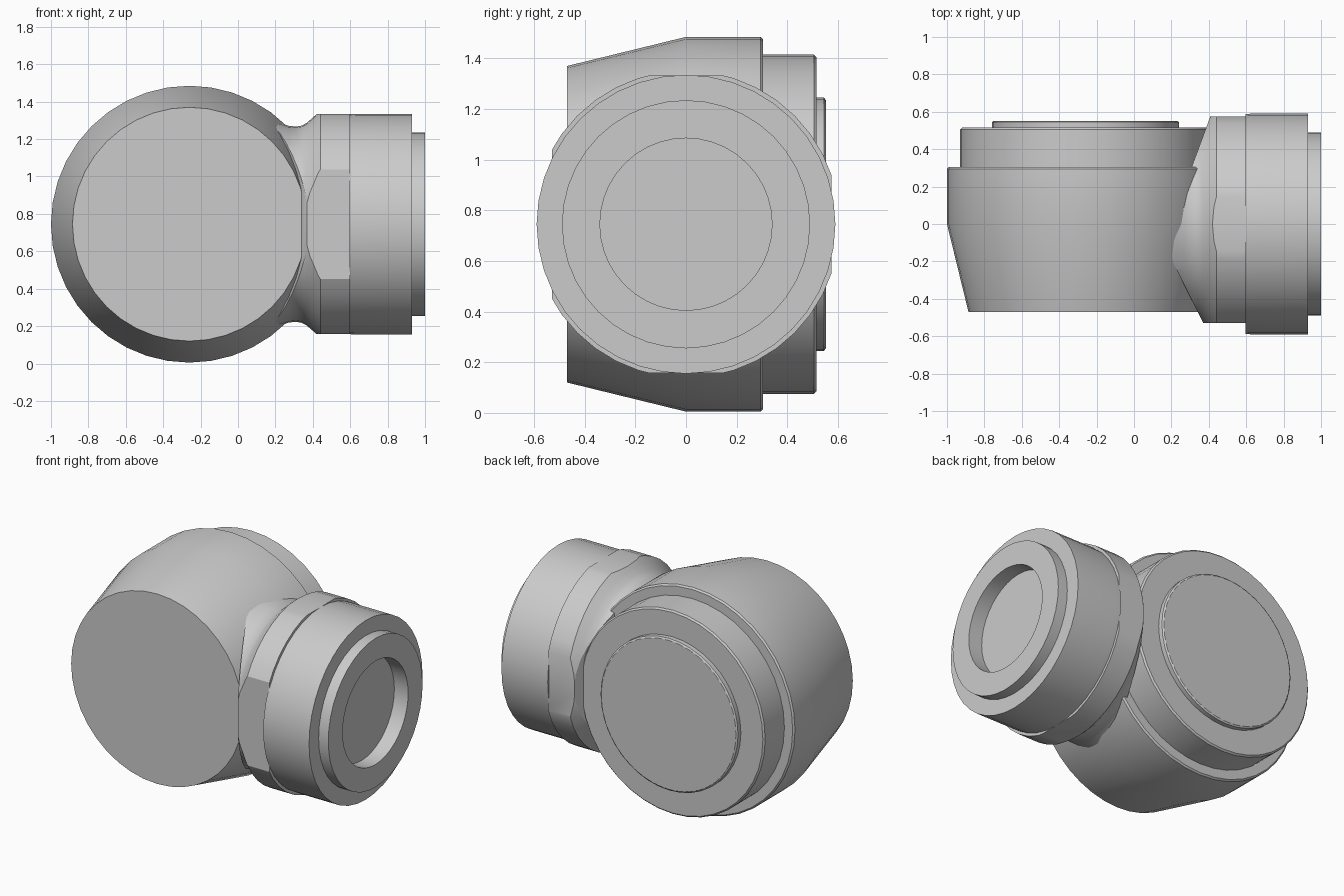
import bpy, bmesh, math
from mathutils import Vector, Matrix

if "Cube" in bpy.data.objects:
    bpy.data.objects.remove(bpy.data.objects["Cube"], do_unlink=True)

CENTRE_Z = 0.745
BODY_X = -0.26

grey = bpy.data.materials.new("plain grey")
grey.use_nodes = True
colour = (0.6, 0.6, 0.6, 1)
grey.diffuse_color = colour
grey.node_tree.nodes["Principled BSDF"].inputs["Base Color"].default_value = colour


def lathe(name, profile, axis, centre, sides=40, cuts=()):
    """Turn (position, radius) points about the x or y axis, then trim by planes."""
    bm = bmesh.new()
    rings = []
    for pos, radius in profile:
        ring = []
        for i in range(sides):
            a = 2 * math.pi * i / sides
            u, v = radius * math.cos(a), radius * math.sin(a)
            co = Vector((pos, u, v)) if axis == "x" else Vector((u, pos, v))
            ring.append(bm.verts.new(co + Vector(centre)))
        rings.append(ring)
    for a, b in zip(rings, rings[1:]):
        for i in range(sides):
            j = (i + 1) % sides
            bm.faces.new((a[i], a[j], b[j], b[i]))
    bm.faces.new(rings[0])
    bm.faces.new(rings[-1])
    # Each cut removes what lies on the side its normal points to
    for point, normal in cuts:
        geom = bm.verts[:] + bm.edges[:] + bm.faces[:]
        cut = bmesh.ops.bisect_plane(bm, geom=geom, plane_co=point,
                                     plane_no=normal, clear_outer=True)
        edges = [e for e in cut["geom_cut"] if isinstance(e, bmesh.types.BMEdge)]
        bmesh.ops.holes_fill(bm, edges=edges, sides=0)
    bmesh.ops.recalc_face_normals(bm, faces=bm.faces[:])
    mesh = bpy.data.meshes.new(name)
    bm.to_mesh(mesh)
    bm.free()
    mesh.materials.append(grey)
    obj = bpy.data.objects.new(name, mesh)
    bpy.context.collection.objects.link(obj)
    bpy.ops.object.select_all(action="DESELECT")
    obj.select_set(True)
    bpy.context.view_layer.objects.active = obj
    bpy.ops.object.shade_smooth_by_angle(angle=math.radians(25))
    return obj


# Main drum, tapered towards the front
body_centre = (BODY_X, 0, CENTRE_Z)
lathe("main_body", [(-0.47, 0.625), (0, 0.74), (0.295, 0.74), (0.305, 0.73)],
      "y", body_centre)

# Stepped rear cap
lathe("rear_cap", [(0.25, 0.67), (0.505, 0.67), (0.515, 0.66)], "y", body_centre)
lathe("rear_disc", [(0.45, 0.5), (0.545, 0.5), (0.552, 0.49)], "y", body_centre)

# Flared neck, trimmed flat on its four sides and sloped into the drum
side_centre = (0, 0, CENTRE_Z)
neck_cuts = [
    ((0, 0, CENTRE_Z + 0.588), (0, 0, 1)),
    ((0, 0, CENTRE_Z - 0.588), (0, 0, -1)),
    ((0, 0.575, 0), (0, 1, 0)),
    ((0, -0.53, 0), (0, -1, 0)),
    ((0.31, 0.31, 0), (-0.27, 0.1, 0)),
    ((0.34, -0.47, 0), (-0.06, -0.03, 0)),
]
lathe("neck", [(0.15, 0.56), (0.23, 0.54), (0.27, 0.526), (0.31, 0.522),
               (0.34, 0.527), (0.365, 0.54), (0.4, 0.57), (0.44, 0.607), (0.6, 0.607)],
      "x", side_centre, cuts=neck_cuts)

# Side fitting with a stepped rim and a round recess
lathe("side_fitting", [(0.595, 0.588), (0.63, 0.59), (0.93, 0.59), (0.93, 0.49), (1.0, 0.49),
                       (1.0, 0.34), (0.9, 0.34)], "x", side_centre)
